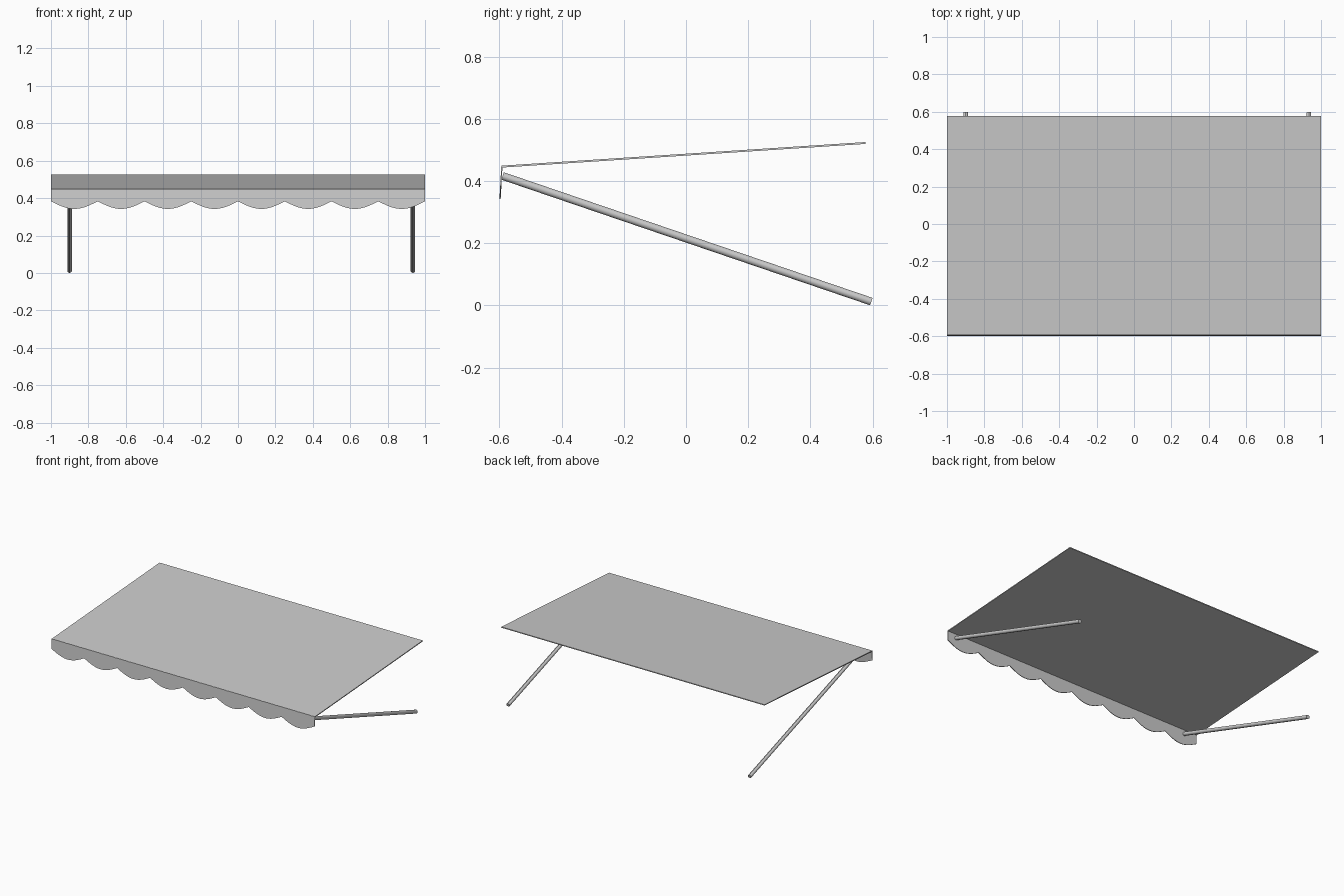
import bpy, math
from mathutils import Vector

if "Cube" in bpy.data.objects:
    bpy.data.objects.remove(bpy.data.objects["Cube"])


def make_object(name, verts, faces):
    mesh = bpy.data.meshes.new(name)
    mesh.from_pydata(verts, [], faces)
    mesh.update()
    obj = bpy.data.objects.new(name, mesh)
    bpy.context.collection.objects.link(obj)
    return obj


def prism_x(name, profile, half):
    # y-z profile extruded along x
    n = len(profile)
    verts = [(x, y, z) for x in (half, -half) for y, z in profile]
    faces = [tuple(range(n)), tuple(range(2 * n - 1, n - 1, -1))]
    faces += [(i, i + n, (i + 1) % n + n, (i + 1) % n) for i in range(n)]
    return make_object(name, verts, faces)


# Sloping fabric canopy
prism_x("canopy", [(-0.593, 0.443), (0.577, 0.519), (0.577, 0.525), (-0.594, 0.449)], 1.0)

# Scalloped front valance, leaning slightly outwards at the bottom
SCALLOPS, STEPS = 8, 12
count = SCALLOPS * STEPS
verts, faces = [], []
for i in range(count + 1):
    x = -1 + 2 * i / count
    low = 0.383 - 0.041 * math.sin(math.pi * (i % STEPS) / STEPS)
    lean = -0.006 * (0.448 - low) / 0.106
    verts += [(x, -0.594, 0.448), (x, -0.594 + lean, low),
              (x, -0.590, 0.448), (x, -0.590 + lean, low)]
for i in range(count):
    a, b = 4 * i, 4 * i + 4
    faces += [(a, a + 1, b + 1, b), (a + 2, b + 2, b + 3, a + 3),
              (a, b, b + 2, a + 2), (a + 1, a + 3, b + 3, b + 1)]
faces += [(0, 2, 3, 1), (b, b + 1, b + 3, b + 2)]
make_object("scalloped_valance", verts, faces)

# Round support arms running back and down to the wall
for name, x in (("left_support_arm", -0.90), ("right_support_arm", 0.935)):
    start, end = Vector((x, -0.59, 0.416)), Vector((x, 0.596, 0.012))
    axis = end - start
    bpy.ops.mesh.primitive_cylinder_add(vertices=12, radius=0.0125, depth=axis.length,
                                        location=(start + end) / 2)
    arm = bpy.context.object
    arm.name = name
    arm.rotation_euler = (-math.atan2(axis.y, axis.z), 0, 0)
    bpy.ops.object.shade_smooth_by_angle()
